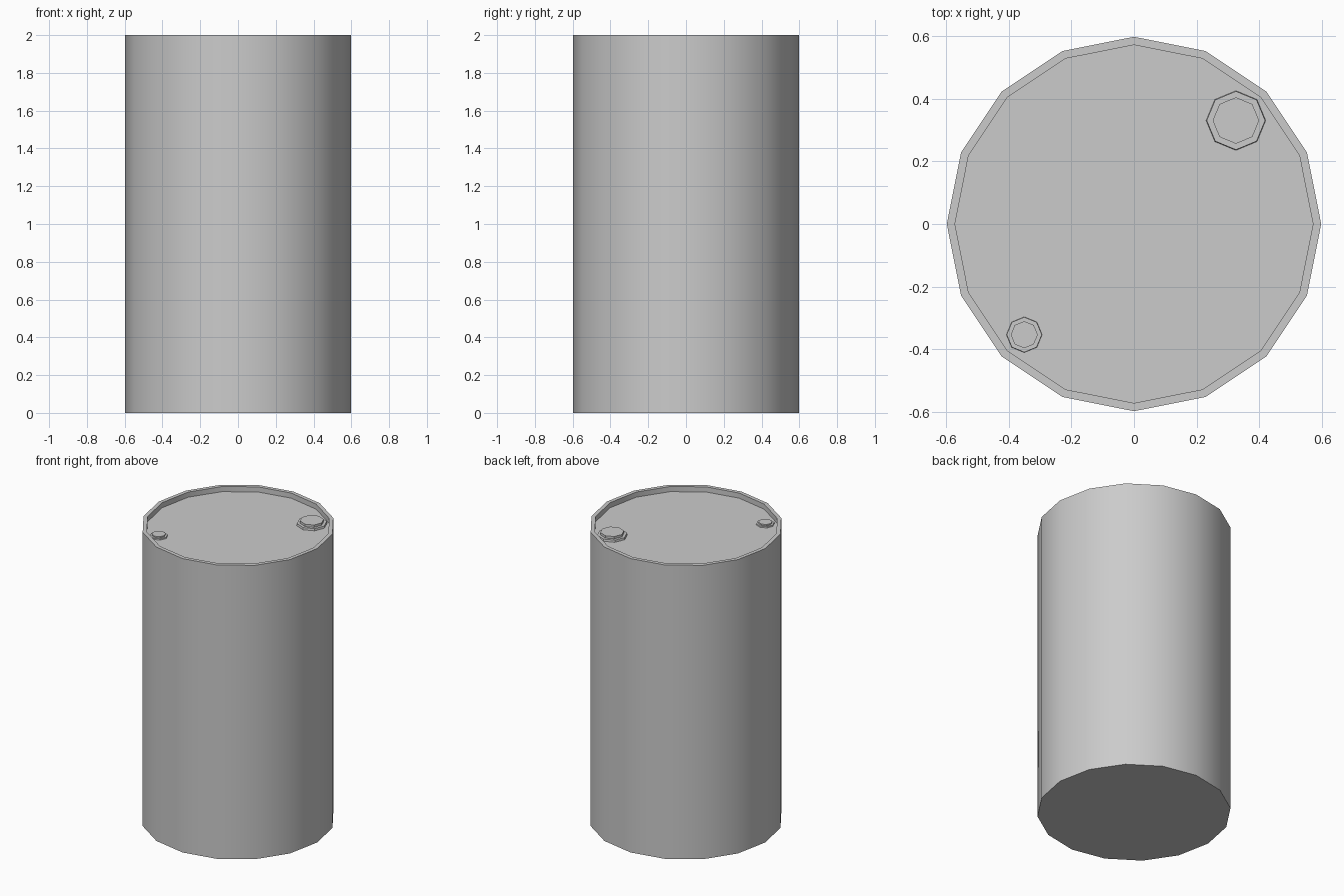
import bpy, math

if "Cube" in bpy.data.objects:
    bpy.data.objects.remove(bpy.data.objects["Cube"])

def lathe(name, profile, sides, center=(0, 0)):
    """Revolve an (r, z) profile, closing both ends with flat n-gons."""
    verts, faces = [], []
    for r, z in profile:
        for i in range(sides):
            a = 2 * math.pi * i / sides
            verts.append((r * math.cos(a), r * math.sin(a), z))
    for k in range(len(profile) - 1):
        for i in range(sides):
            j = (i + 1) % sides
            faces.append((k * sides + i, k * sides + j,
                          (k + 1) * sides + j, (k + 1) * sides + i))
    faces.append(tuple(reversed(range(sides))))
    top = (len(profile) - 1) * sides
    faces.append(tuple(range(top, top + sides)))
    mesh = bpy.data.meshes.new(name)
    mesh.from_pydata(verts, [], faces)
    obj = bpy.data.objects.new(name, mesh)
    obj.location = (center[0], center[1], 0)
    bpy.context.collection.objects.link(obj)
    return obj

RADIUS, INNER, LID = 0.597, 0.571, 1.965

# Drum body: flat base, straight wall, thin rim, recessed lid
drum = lathe("drum_body", [(RADIUS, 0), (RADIUS, 2), (INNER, 2), (INNER, LID)], 16)
bpy.context.view_layer.objects.active = drum
drum.select_set(True)
bpy.ops.object.shade_smooth_by_angle(angle=math.radians(30))

# Screw caps: octagonal flange with a narrower raised plug
def cap(name, center, r_flange, r_plug, h_flange, h_plug):
    lathe(name, [(r_flange, LID), (r_flange * 0.98, LID + h_flange),
                 (r_plug, LID + h_flange), (r_plug, LID + h_plug)], 8, center)

cap("large_cap", (0.325, 0.33), 0.095, 0.074, 0.014, 0.030)
cap("small_cap", (-0.35, -0.353), 0.057, 0.043, 0.008, 0.017)
